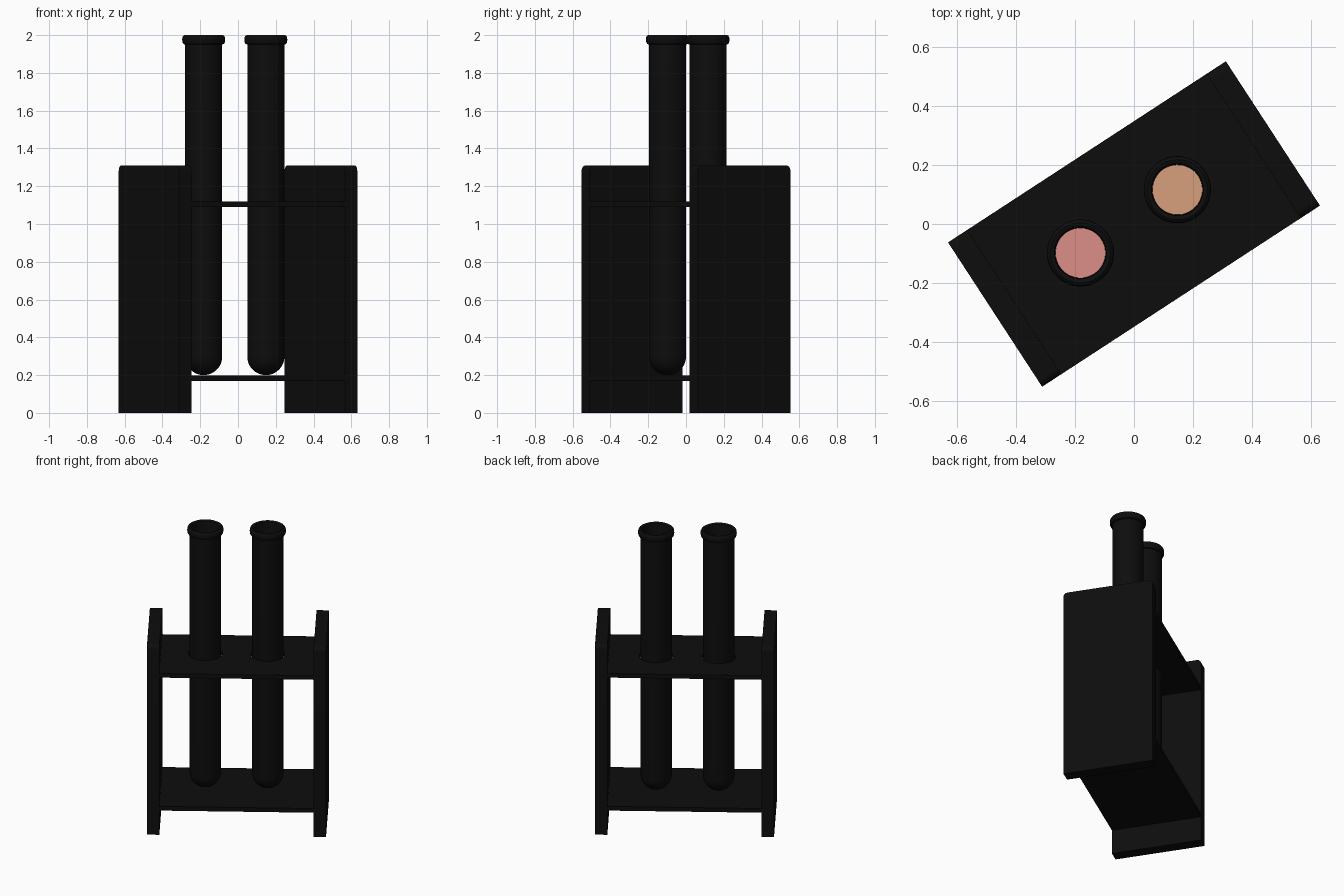
import bpy, bmesh, math
from mathutils import Matrix

if "Cube" in bpy.data.objects:
    bpy.data.objects.remove(bpy.data.objects["Cube"])

TURN = Matrix.Rotation(math.radians(33.1), 4, 'Z')   # whole rack is turned on its base
TUBES = [(-0.206, 0.017), (0.187, 0.017)]


def material(name, rgb):
    m = bpy.data.materials.new(name)
    m.diffuse_color = (*rgb, 1)
    m.use_nodes = True
    m.node_tree.nodes["Principled BSDF"].inputs["Base Color"].default_value = m.diffuse_color
    return m


BLACK = material("black", (0.004, 0.004, 0.004))
LIQUIDS = [material("pink_liquid", (0.72, 0.27, 0.25)),
           material("orange_liquid", (0.68, 0.35, 0.20))]


def finish(name, bm, mat, smooth=True):
    bmesh.ops.recalc_face_normals(bm, faces=bm.faces)
    bm.transform(TURN)
    me = bpy.data.meshes.new(name)
    bm.to_mesh(me)
    bm.free()
    ob = bpy.data.objects.new(name, me)
    bpy.context.collection.objects.link(ob)
    if mat:
        me.materials.append(mat)
    if smooth:
        bpy.ops.object.select_all(action='DESELECT')
        ob.select_set(True)
        bpy.context.view_layer.objects.active = ob
        bpy.ops.object.shade_smooth_by_angle(angle=math.radians(35))
    return ob


def box(x0, x1, y, z0, z1):
    bm = bmesh.new()
    m = Matrix.Translation(((x0 + x1) / 2, 0, (z0 + z1) / 2)) @ \
        Matrix.Diagonal((x1 - x0, 2 * y, z1 - z0, 1))
    bmesh.ops.create_cube(bm, size=1, matrix=m)
    return bm


def lathe(profile, at, steps=48):
    bm = bmesh.new()
    vs = [bm.verts.new((at[0] + r, at[1], z)) for r, z in profile]
    es = [bm.edges.new(p) for p in zip(vs, vs[1:])]
    bmesh.ops.spin(bm, geom=vs + es, cent=(*at, 0), axis=(0, 0, 1),
                   angle=2 * math.pi, steps=steps)
    bmesh.ops.remove_doubles(bm, verts=bm.verts, dist=1e-5)
    return bm


def bowl(r, zc, n=12):
    # quarter circle from the bottom pole up to the wall
    return [(r * math.sin(a), zc - r * math.cos(a))
            for a in (i * math.pi / 2 / n for i in range(n + 1))]


# side panels with rounded upper corners
for side, s in (("left", -1), ("right", 1)):
    bm = box(*sorted((s * 0.485, s * 0.563)), 0.2925, 0, 1.31)
    top = [e for e in bm.edges if all(v.co.z > 1 for v in e.verts)
           and abs(e.verts[0].co.y - e.verts[1].co.y) < 1e-4]
    bmesh.ops.bevel(bm, geom=top, offset=0.027, segments=5, profile=0.5,
                    affect='EDGES')
    finish(side + "_panel", bm, BLACK)

# shelves
finish("lower_shelf", box(-0.485, 0.485, 0.2925, 0.168, 0.197), BLACK, False)
upper = finish("upper_shelf", box(-0.485, 0.485, 0.2925, 1.09, 1.118), BLACK, False)

R, RI, ZC = 0.0985, 0.086, 0.2985
for i, at in enumerate(TUBES):
    # hole through the upper shelf
    hole = finish(f"hole_cutter_{i + 1}",
                  lathe([(0, 1), (0.106, 1), (0.106, 1.2), (0, 1.2)], at), None, False)
    hole.hide_render = True
    hole.hide_viewport = True
    mod = upper.modifiers.new("hole", 'BOOLEAN')
    mod.object = hole
    mod.operation = 'DIFFERENCE'
    mod.solver = 'EXACT'

    # hollow test tube with rolled rim
    rim = [(R, 1.95), (0.107, 1.953), (0.112, 1.961), (0.114, 1.974),
           (0.113, 1.988), (0.109, 1.996), (0.102, 2.0), (0.094, 1.999),
           (0.088, 1.994), (RI, 1.985)]
    finish(f"test_tube_{i + 1}",
           lathe(bowl(R, ZC) + rim + bowl(RI, ZC)[::-1], at), BLACK)

    # liquid inside the tube
    finish(f"liquid_{i + 1}",
           lathe(bowl(RI - 0.001, ZC) + [(RI - 0.001, 1.1), (0, 1.1)], at), LIQUIDS[i])
